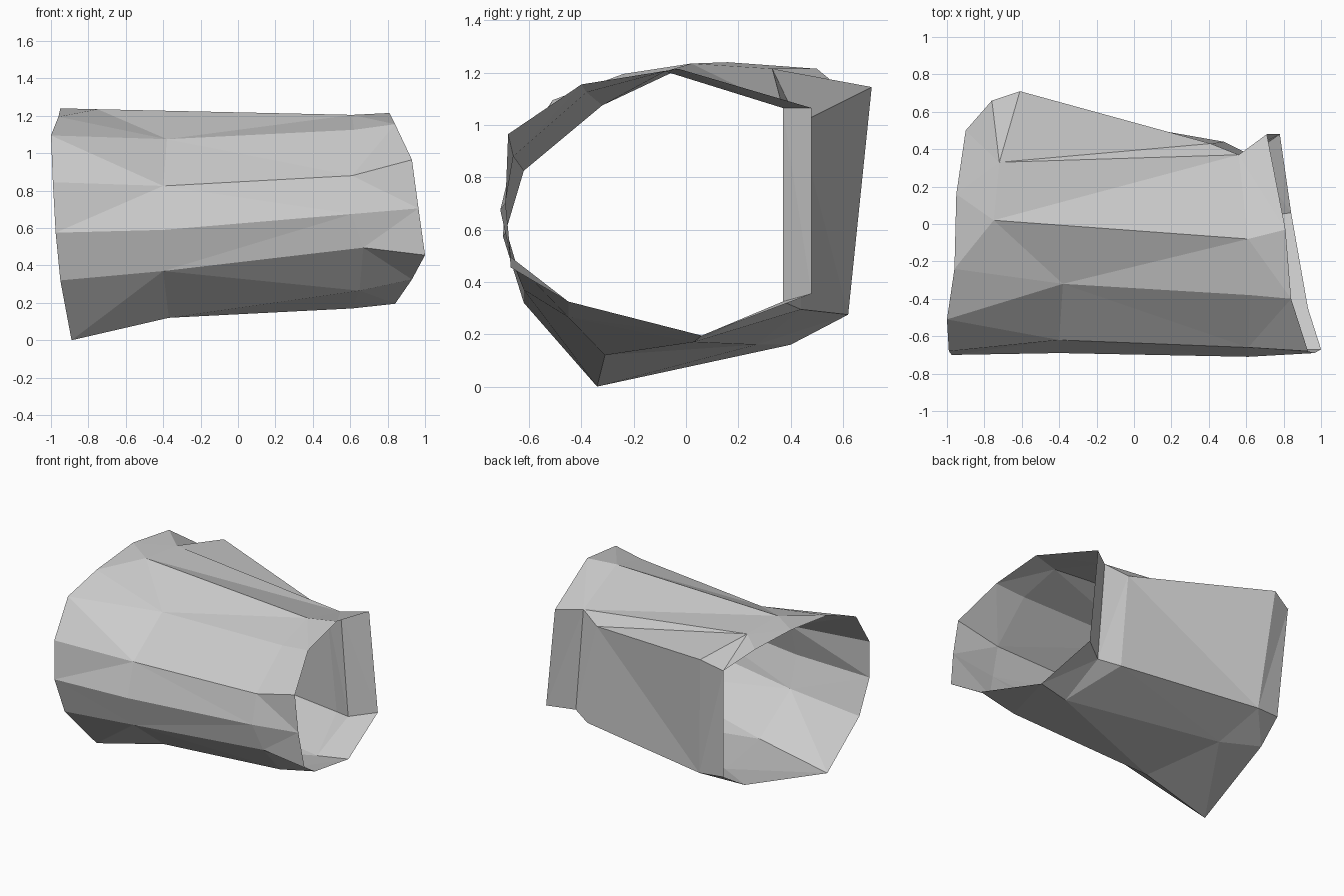
import bpy, bmesh

if "Cube" in bpy.data.objects:
    bpy.data.objects.remove(bpy.data.objects["Cube"])

# Cross-sections of the sleeve, each running top -> front -> bottom -> back
right_rim = [(.81, -.03, 1.22), (.84, -.40, 1.16), (.93, -.68, .97),
             (.965, -.69, .71), (1, -.67, .46), (.93, -.45, .33),
             (.84, .06, .20), (.78, .48, .36), (.71, .48, 1.07)]
right_crease = [(.61, -.08, 1.21), (.62, -.38, 1.13), (.61, -.66, .885),
                (.61, -.71, .68), (.67, -.67, .50), (.65, -.45, .27),
                (.61, .03, .175), (.62, .37, .33), (.56, .37, 1.07)]
# Same crease, but with the corners where the flat back panel begins
panel_start = right_crease[:7] + [(.48, .44, .30), (.41, .43, 1.01)]
left_crease = [(-.75, .02, 1.24), (-.38, -.32, 1.08), (-.40, -.62, .83),
               (-.40, -.69, .595), (-.40, -.62, .375), (-.37, -.31, .125),
               (-.50, .27, .165), (-.54, .62, .28), (-.61, .71, 1.15),
               (-.72, .33, 1.22)]
left_rim = [(-.95, .16, 1.245), (-.96, -.24, 1.20), (-1, -.51, 1.10),
            (-.99, -.68, .85), (-.975, -.70, .58), (-.95, -.62, .325),
            (-.89, -.34, .005), (-.75, .40, .165), (-.72, .60, .29),
            (-.76, .66, 1.09), (-.90, .50, 1.22)]


def spread(ring, last=None):
    """Repeat corners so that every section has the same eleven slots."""
    return [ring[0]] + ring[:9] + [last or ring[8]]


sections = [spread(right_rim), spread(right_crease),
            spread(panel_start, right_crease[8]),
            spread(left_crease, left_crease[9]), left_rim]

# Loft the open sleeve, sharing repeated corners
bm = bmesh.new()
verts = {}


def corner(co):
    if co not in verts:
        verts[co] = bm.verts.new(co)
    return verts[co]


for ra, rb in zip(sections, sections[1:]):
    for i in range(11):
        j = (i + 1) % 11
        loop = list(dict.fromkeys([ra[i], rb[i], rb[j], ra[j]]))
        if len(loop) > 2:
            bm.faces.new([corner(c) for c in loop])
bmesh.ops.triangulate(bm, faces=bm.faces[:])

# Stand on the ground
low = min(v.co.z for v in bm.verts)
bmesh.ops.translate(bm, verts=bm.verts[:], vec=(0, 0, -low))

mesh = bpy.data.meshes.new("forearm_sleeve")
bm.to_mesh(mesh)
bm.free()
bpy.context.collection.objects.link(bpy.data.objects.new("forearm_sleeve", mesh))
